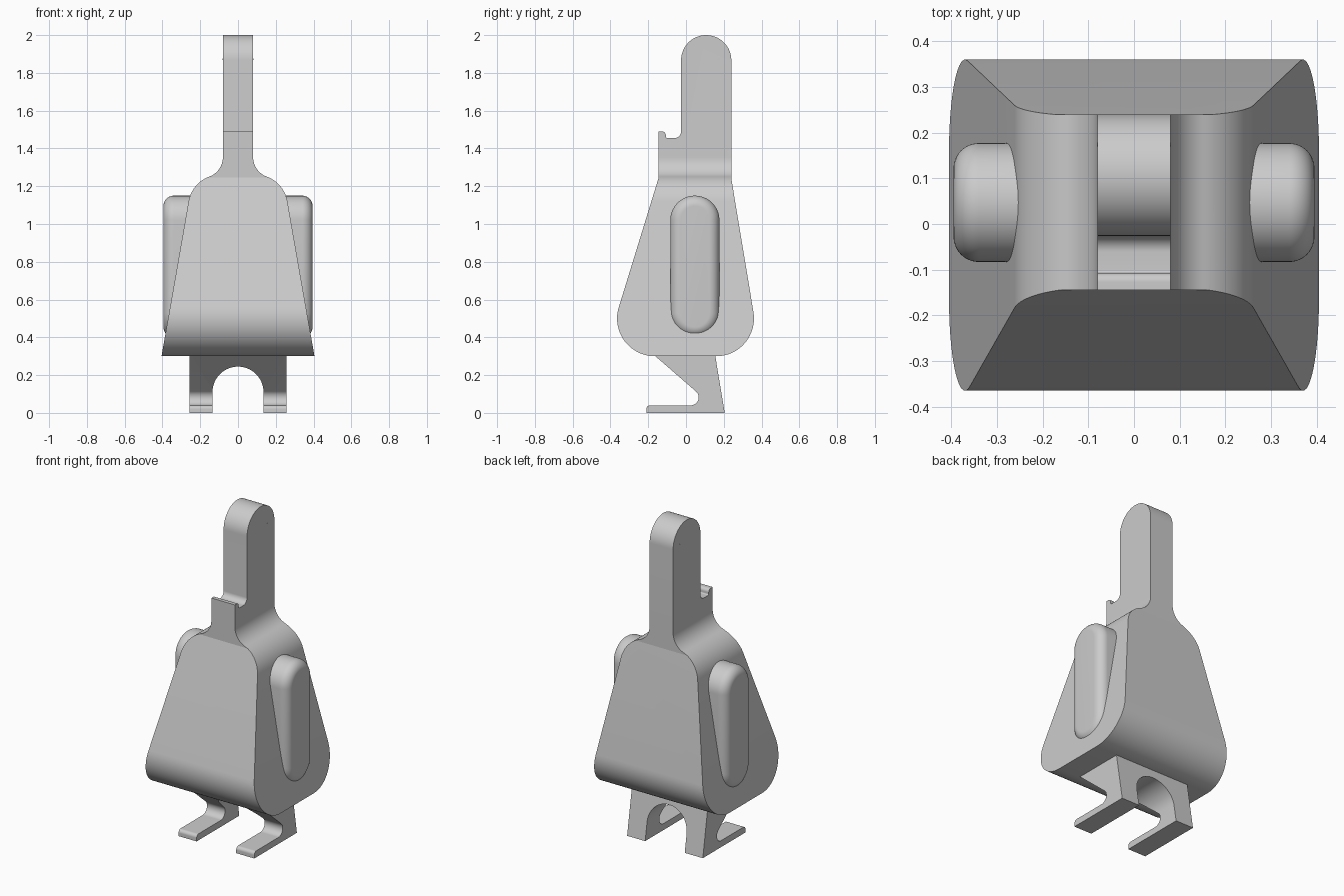
import bpy, bmesh
from math import sin, cos, radians, pi

if "Cube" in bpy.data.objects:
    bpy.data.objects.remove(bpy.data.objects["Cube"])


def arc(cx, cz, r, a0, a1, n=16):
    return [(cx + r * cos(radians(a0 + (a1 - a0) * i / n)),
             cz + r * sin(radians(a0 + (a1 - a0) * i / n))) for i in range(n + 1)]


def loft(name, rings):
    """Closed solid through matching rings of 3D points."""
    bm = bmesh.new()
    vs = [[bm.verts.new(p) for p in ring] for ring in rings]
    n = len(vs[0])
    for a, b in zip(vs, vs[1:]):
        for i in range(n):
            j = (i + 1) % n
            bm.faces.new((a[i], a[j], b[j], b[i]))
    bm.faces.new(vs[0][::-1])
    bm.faces.new(vs[-1])
    bmesh.ops.recalc_face_normals(bm, faces=bm.faces[:])
    me = bpy.data.meshes.new(name)
    bm.to_mesh(me)
    bm.free()
    ob = bpy.data.objects.new(name, me)
    bpy.context.collection.objects.link(ob)
    return ob


def side_prism(name, prof, h):
    return loft(name, [[(x, y, z) for y, z in prof] for x in (-h, h)])


def front_prism(name, prof, h):
    return loft(name, [[(x, y, z) for x, z in prof] for y in (-h, h)])


def select(ob):
    bpy.ops.object.select_all(action='DESELECT')
    ob.select_set(True)
    bpy.context.view_layer.objects.active = ob


def smooth(ob):
    select(ob)
    bpy.ops.object.shade_smooth_by_angle(angle=radians(8))


def intersect(ob, cutter):
    cutter.hide_render = True
    mod = ob.modifiers.new("cross", 'BOOLEAN')
    mod.operation, mod.solver, mod.object = 'INTERSECT', 'EXACT', cutter
    select(ob)
    bpy.ops.object.modifier_apply(modifier=mod.name)
    bpy.data.objects.remove(cutter)
    smooth(ob)


# Body, neck and head: side outline crossed with front outline
side = (arc(0.16, 0.5, 0.2, -90, 9.4)
        + [(0.24, 1.24)]
        + arc(0.107, 1.867, 0.133, 0, 180, 36)
        + arc(-0.061, 1.49, 0.035, 0, -90, 14)
        + arc(-0.1, 1.462, 0.007, -90, -180, 12)
        + arc(-0.127, 1.47, 0.02, 0, 90, 14)
        + [(-0.145, 1.49), (-0.145, 1.245)]
        + arc(-0.165, 0.5, 0.2, 162.5, 270, 18))
half = ([(0.4225, 0.2)]
        + arc(0.094, 1.091, 0.17, 10, 70)
        + arc(0.19, 1.354, 0.11, 250, 180)[1:]
        + [(0.08, 2.1)])
body = side_prism("body", side, 0.6)
intersect(body, front_prism("body_cutter", half + [(-x, z) for x, z in half[::-1]], 0.6))

# Legs and feet: side outline crossed with an arch
leg = ([(0.205, 0), (0.152, 0.32), (-0.185, 0.32)]
       + arc(0.025, 0.082, 0.042, 50, -90, 24)
       + arc(-0.19, 0.02, 0.02, 90, 180, 14)
       + [(-0.21, 0)])
arch = ([(0.258, -0.1), (0.258, 0.4), (-0.258, 0.4), (-0.258, -0.1), (-0.135, -0.1)]
        + arc(0, 0.11, 0.135, 180, 0, 36)
        + [(0.135, -0.1)])
legs = side_prism("legs", leg, 0.5)
intersect(legs, front_prism("leg_cutter", arch, 0.5))

# Side wings: capsules with a rounded outer rim
for s, name in ((1, "right_wing"), (-1, "left_wing")):
    rim = [(0.2, 0)] + [(0.34 + 0.055 * sin(a), 0.055 * (1 - cos(a)))
                        for a in (pi / 2 * i / 14 for i in range(15))]
    rings = []
    for x, inset in rim:
        r = 0.13 - inset
        outline = arc(0.047, 1.02, r, 0, 180, 32) + arc(0.047, 0.53, r, 180, 360, 32)
        rings.append([(s * x, y, z) for y, z in outline])
    smooth(loft(name, rings))

# Pinhead eyes
side_prism("eyes", arc(0.174, 1.872, 0.004, 0, 330, 11), 0.081)
